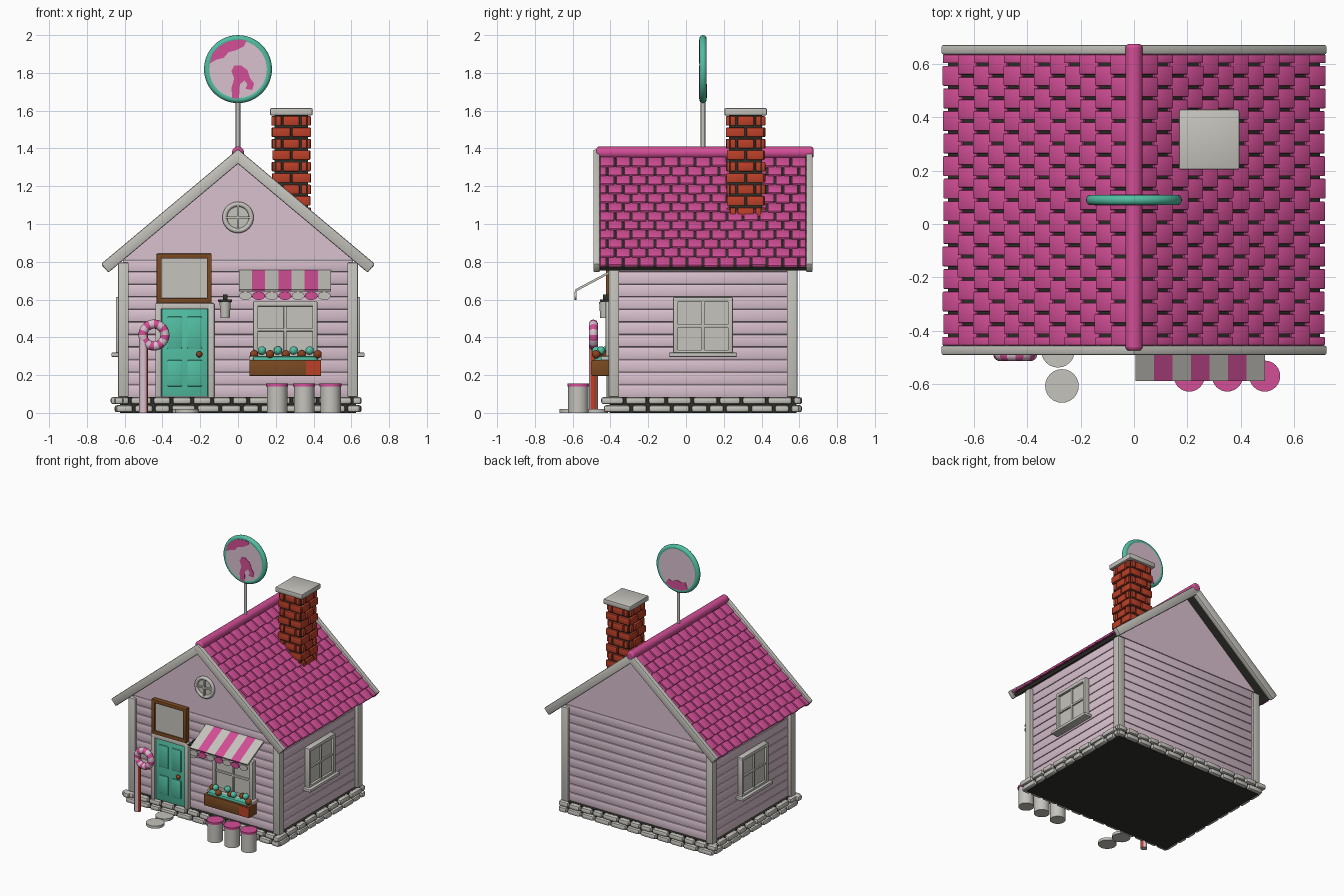
import bpy, bmesh, math, random
from mathutils import Matrix, Vector

if "Cube" in bpy.data.objects:
    bpy.data.objects.remove(bpy.data.objects["Cube"])

random.seed(4)
T, R = Matrix.Translation, Matrix.Rotation
I = Matrix.Identity(4)


def mat(name, r, g, b):
    m = bpy.data.materials.new(name)
    m.diffuse_color = [((c / 255 + 0.055) / 1.055) ** 2.4 for c in (r, g, b)] + [1]
    m.use_nodes = True
    m.node_tree.nodes["Principled BSDF"].inputs["Base Color"].default_value = m.diffuse_color
    return m


GREY = mat("light grey", 197, 195, 188)
LILAC = mat("pale lilac", 217, 193, 206)
PINK = mat("hot pink", 210, 78, 150)
TEAL = mat("teal", 82, 190, 162)
BRICK = mat("brick red", 188, 64, 40)
BROWN = mat("wood brown", 122, 74, 34)
RUST = mat("rust", 140, 66, 32)
DARK = mat("charcoal", 48, 48, 42)


def finish(name, bm, *mats):
    bmesh.ops.recalc_face_normals(bm, faces=bm.faces)
    me = bpy.data.meshes.new(name)
    bm.to_mesh(me)
    bm.free()
    ob = bpy.data.objects.new(name, me)
    bpy.context.collection.objects.link(ob)
    for m in mats:
        me.materials.append(m)
    return ob


def boxes(name, specs, m, bevel=0.004, base=I):
    """Bevelled boxes from (centre x, y, z, size x, y, z) in the frame of base."""
    bm = bmesh.new()
    for s in specs:
        tilt = s[6] if len(s) > 6 else I
        bmesh.ops.create_cube(bm, size=1, matrix=base @ T(s[:3]) @ tilt @ Matrix.Diagonal((*s[3:6], 1)))
    if bevel:
        bmesh.ops.bevel(bm, geom=bm.edges[:], offset=bevel, segments=2, profile=0.5, affect='EDGES')
    return finish(name, bm, m)


def cyl(name, loc, r, depth, m, rot=I, r2=None, sides=32, scale=(1, 1, 1)):
    bm = bmesh.new()
    bmesh.ops.create_cone(bm, cap_ends=True, segments=sides, radius1=r, radius2=r if r2 is None else r2,
                          depth=depth, matrix=T(loc) @ Matrix.Diagonal((*scale, 1)) @ rot)
    return finish(name, bm, m)


def torus(name, loc, major, minor, *mats):
    bpy.ops.mesh.primitive_torus_add(location=loc, rotation=(math.pi / 2, 0, 0), major_segments=48,
                                     minor_segments=14, major_radius=major, minor_radius=minor)
    ob = bpy.context.object
    ob.name = name
    for m in mats:
        ob.data.materials.append(m)
    return ob


def plate(name, pts, loc, m):
    """Thin painted plate with an x-z outline."""
    bm = bmesh.new()
    f = bm.faces.new([bm.verts.new(Vector((x, 0, z)) + Vector(loc)) for x, z in pts])
    ext = bmesh.ops.extrude_face_region(bm, geom=[f])
    bmesh.ops.translate(bm, vec=(0, 0.004, 0), verts=[v for v in ext["geom"] if isinstance(v, bmesh.types.BMVert)])
    return finish(name, bm, m)


UP_Y = R(math.pi / 2, 4, 'X')   # turns a cylinder to face the front
CY, FRONT = 0.09, -0.39         # house centre and front wall

# Foundation: dark core with two courses of rounded stones
boxes("foundation_core", [(0, CY, 0.042, 1.25, 0.99, 0.084)], DARK, 0)
stones = []
for row in range(2):
    z = 0.022 + row * 0.043
    for along_x, length in ((True, 1.30), (False, 1.03)):
        for s in (-1, 1):
            p = -length / 2 - (0.03 if row else 0)
            while p < length / 2 - 0.03:
                w = min(random.uniform(0.085, 0.14), length / 2 - p)
                c, d = p + w / 2, random.uniform(0.04, 0.05)
                stones.append((c, CY + s * 0.5, z, w - 0.012, d, 0.037) if along_x
                              else (s * 0.63, CY + c, z, d, w - 0.012, 0.037))
                p += w
boxes("foundation_stones", stones, GREY, 0.012)

# Walls: stacked siding boards, gable prism and corner posts
boxes("wall_core", [(0, CY, 0.445, 1.205, 0.945, 0.72)], LILAC, 0)
boxes("siding_boards", [(0, CY, 0.118 + i * 0.066, 1.22, 0.96, 0.064) for i in range(11)], LILAC, 0.006)
bm = bmesh.new()
ends = [[bm.verts.new((x, y, z)) for x, z in ((-0.61, 0.812), (0.61, 0.812), (0, 1.325))]
        for y in (CY - 0.48, CY + 0.48)]
for e in ends:
    bm.faces.new(e)
for i in range(3):
    j = (i + 1) % 3
    bm.faces.new((ends[0][i], ends[0][j], ends[1][j], ends[1][i]))
finish("gable_wall", bm, LILAC)
boxes("corner_posts", [(sx * 0.607, CY + sy * 0.472, 0.44, 0.055, 0.055, 0.71)
                       for sx in (-1, 1) for sy in (-1, 1)], GREY)

# Roof: per slope a dark deck, overlapping shingles and end trims
A, LEN = math.radians(40), 0.9
for side, turn in (("right", 0), ("left", math.pi)):
    base = T((0, CY, 1.325)) @ R(turn, 4, 'Z') @ R(A, 4, 'Y')
    boxes(side + "_roof_deck", [(LEN / 2 - 0.01, 0, 0.012, LEN, 1.10, 0.024)], DARK, 0, base)
    tiles, rows, w = [], 12, 1.10 / 13
    for r in range(rows):
        for k in range(14):
            a = max(-0.55, -0.55 + (k - 0.5 * (r % 2)) * w)
            b = min(0.55, -0.55 + (k + 1 - 0.5 * (r % 2)) * w)
            if b - a > 0.02:
                jit = random.uniform(-0.003, 0.003)
                tiles.append((0.0375 + r * 0.0745 + jit, (a + b) / 2, 0.033, 0.084, b - a - 0.010, 0.016,
                              R(math.radians(-7), 4, 'Y')))
    boxes(side + "_shingles", tiles, PINK, 0.004, base)
    boxes(side + "_gable_trim", [(LEN / 2 - 0.023, s * 0.563, 0.025, LEN + 0.046, 0.036, 0.06) for s in (-1, 1)],
          GREY, 0.008, base)
cap = cyl("ridge_cap", (0, 0.1, 1.378), 0.032, 1.15, PINK, UP_Y)
bv = cap.modifiers.new("round", 'BEVEL')
bv.width, bv.segments = 0.014, 3

# Chimney: dark mortar core, staggered bricks, cap
CX, CHY, H = 0.282, 0.316, 0.1
boxes("chimney_mortar", [(CX, CHY, 1.30, 0.175, 0.175, 0.55)], DARK, 0)
bricks = []
for r in range(9):
    z = 1.062 + r * 0.0605
    spans = [(-H, -0.002), (0.002, H)] if r % 2 else [(-0.085, -0.05), (-0.046, 0.046), (0.05, 0.085)]
    for s in (-1, 1):
        for a, b in spans:
            o = random.uniform(0.084, 0.09)
            bricks.append((CX + (a + b) / 2, CHY + s * o, z, b - a - 0.006, 0.03, 0.05))
            bricks.append((CX + s * o, CHY + (a + b) / 2, z, 0.03, b - a - 0.006, 0.05))
boxes("chimney_bricks", bricks, BRICK, 0.005)
boxes("chimney_cap", [(CX, CHY, 1.594, 0.225, 0.225, 0.038)], GREY, 0.006)

# Round rooftop sign with painted patches
cyl("sign_pole", (0, CY, 1.52), 0.012, 0.32, GREY, sides=16)
torus("sign_rim", (0, CY, 1.82), 0.16, 0.02, TEAL)
cyl("sign_disc", (0, CY, 1.82), 0.165, 0.036, LILAC, UP_Y, sides=48)
plate("sign_front_patch", [(-.15, .03), (-.135, .085), (-.10, .12), (-.05, .148), (.01, .157), (.045, .15), (.03, .12),
      (-.01, .10), (-.05, .09), (-.075, .06), (-.115, .05)], (0, CY - 0.021, 1.82), PINK)
plate("sign_front_swirl", [(-.03, -.155), (-.035, -.10), (-.02, -.05), (-.035, -.01), (-.02, .02), (.015, .02),
      (.05, -.005), (.065, -.05), (.085, -.075), (.075, -.11), (.04, -.105), (.05, -.08), (.035, -.06),
      (.01, -.08), (.005, -.157)], (0, CY - 0.021, 1.82), PINK)
plate("sign_back_patch", [(-.09, -.13), (-.07, -.08), (-.04, -.09), (0, -.08), (.04, -.10), (.07, -.09), (.095, -.125),
      (.04, -.152), (-.04, -.152)], (0, CY + 0.017, 1.82), PINK)


# Windows (local -y points outward)
def window(name, base, w, h):
    t = 0.026
    boxes(name + "_glass", [(0, -0.008, 0, w - 0.02, 0.02, h - 0.02)], GREY, 0, base)
    bars = [(s * (w - t) / 2, -0.016, 0, t, 0.04, h) for s in (-1, 1)]
    bars += [(0, -0.016, s * (h - t) / 2, w, 0.04, t) for s in (-1, 1)]
    bars += [(0, -0.014, 0, 0.016, 0.03, h - t), (0, -0.014, 0, w - t, 0.03, 0.016)]
    bars += [(0, -0.026, -h / 2, w + 0.045, 0.068, 0.022)]
    boxes(name + "_frame", bars, GREY, 0.004, base)


window("front_window", T((0.25, FRONT, 0.44)), 0.34, 0.30)
window("right_window", T((0.61, CY, 0.46)) @ R(math.pi / 2, 4, 'Z'), 0.315, 0.305)
window("left_window", T((-0.61, CY, 0.46)) @ R(-math.pi / 2, 4, 'Z'), 0.315, 0.305)
torus("attic_window_ring", (0, FRONT - 0.008, 1.035), 0.07, 0.013, GREY)
cyl("attic_window_glass", (0, FRONT, 1.035), 0.068, 0.016, GREY, UP_Y)
boxes("attic_window_bars", [(0, FRONT - 0.01, 1.035, 0.012, 0.02, 0.13), (0, FRONT - 0.01, 1.035, 0.13, 0.02, 0.012)], GREY, 0.002)

# Door with frame, panels and knob
boxes("door_frame", [(-0.422, FRONT - 0.01, 0.33, 0.032, 0.04, 0.50), (-0.142, FRONT - 0.01, 0.33, 0.034, 0.04, 0.50),
                     (-0.282, FRONT - 0.01, 0.565, 0.31, 0.04, 0.032)], GREY)
boxes("door", [(-0.282, FRONT - 0.004, 0.318, 0.245, 0.03, 0.465)], TEAL)
boxes("door_panels", [(-0.282 + s * 0.053, FRONT - 0.02, z, 0.078, 0.014, h) for s in (-1, 1)
                      for z, h in ((0.425, 0.17), (0.21, 0.14))], TEAL, 0.006)


def ball(name, loc, r, m):
    bm = bmesh.new()
    bmesh.ops.create_icosphere(bm, subdivisions=2, radius=r, matrix=T(loc))
    finish(name, bm, m)


ball("door_knob", (-0.205, FRONT - 0.035, 0.31), 0.017, RUST)

# Blank board above the door
boxes("board_panel", [(-0.285, FRONT - 0.01, 0.712, 0.26, 0.024, 0.23)], GREY, 0)
boxes("board_frame", [(-0.285 + s * 0.133, FRONT - 0.014, 0.712, 0.026, 0.04, 0.26) for s in (-1, 1)] +
      [(-0.285, FRONT - 0.014, 0.712 + s * 0.118, 0.29, 0.04, 0.026) for s in (-1, 1)], BROWN)

# Wall lantern
cyl("lantern_body", (-0.068, FRONT - 0.04, 0.545), 0.024, 0.085, GREY, r2=0.03, sides=16)
boxes("lantern_cap", [(-0.068, FRONT - 0.03, 0.594, 0.075, 0.07, 0.014), (-0.068, FRONT - 0.03, 0.612, 0.025, 0.04, 0.03)], DARK)

# Striped awning with scalloped edge
for i in range(7):
    m, x = (PINK if i % 2 else GREY), 0.04 + i * 0.0695
    boxes(f"awning_stripe_{i}", [(x, -0.487, 0.70, 0.0695, 0.222, 0.012, R(math.radians(28), 4, 'X'))], m, 0)
    cyl(f"awning_scallop_{i}", (x, -0.584, 0.62), 0.034, 0.01, m, UP_Y, sides=20, scale=(1, 1, 0.65))

# Flower box
boxes("planter", [(0.25, -0.45, 0.238, 0.38, 0.095, 0.085)], BROWN)
boxes("planter_end", [(0.398, -0.498, 0.238, 0.078, 0.005, 0.075)], BRICK, 0)
boxes("planter_leaves", [(0.25, -0.45, 0.285, 0.34, 0.07, 0.03)], TEAL, 0.01)
for i in range(9):
    ball(f"flower_{i}", (0.085 + i * 0.042, -0.45 - 0.025 * (i % 3 - 1), 0.31 + 0.02 * (i % 2)), 0.023,
         TEAL if i % 2 else RUST)

# Three lidded tubs
for i, x in enumerate((0.207, 0.35, 0.49)):
    cyl(f"tub_{i}", (x, -0.57, 0.07), 0.054, 0.14, GREY)
    cyl(f"tub_lid_{i}", (x, -0.57, 0.147), 0.058, 0.016, PINK)

# Stepping stones
for i, (x, y) in enumerate(((-0.27, -0.607), (-0.285, -0.475))):
    cyl(f"step_stone_{i}", (x, y, 0.01), 0.063, 0.02, GREY, sides=24)

# Candy cane post: red stripe on its right side, striped ring on top
pole = cyl("cane_post", (-0.5, -0.49, 0.205), 0.023, 0.41, LILAC, sides=24)
pole.data.materials.append(BRICK)
for p in pole.data.polygons:
    p.material_index = int(p.normal.x > 0.7)
ring = torus("cane_ring", (-0.445, -0.49, 0.412), 0.058, 0.024, LILAC, PINK)
for p in ring.data.polygons:
    p.material_index = int((math.atan2(p.center.y, p.center.x) + math.pi) / math.tau * 16) % 2

# Smooth shading with sharp edges kept
bpy.ops.object.select_all(action='SELECT')
bpy.context.view_layer.objects.active = ring
bpy.ops.object.shade_smooth_by_angle(angle=math.radians(40))
